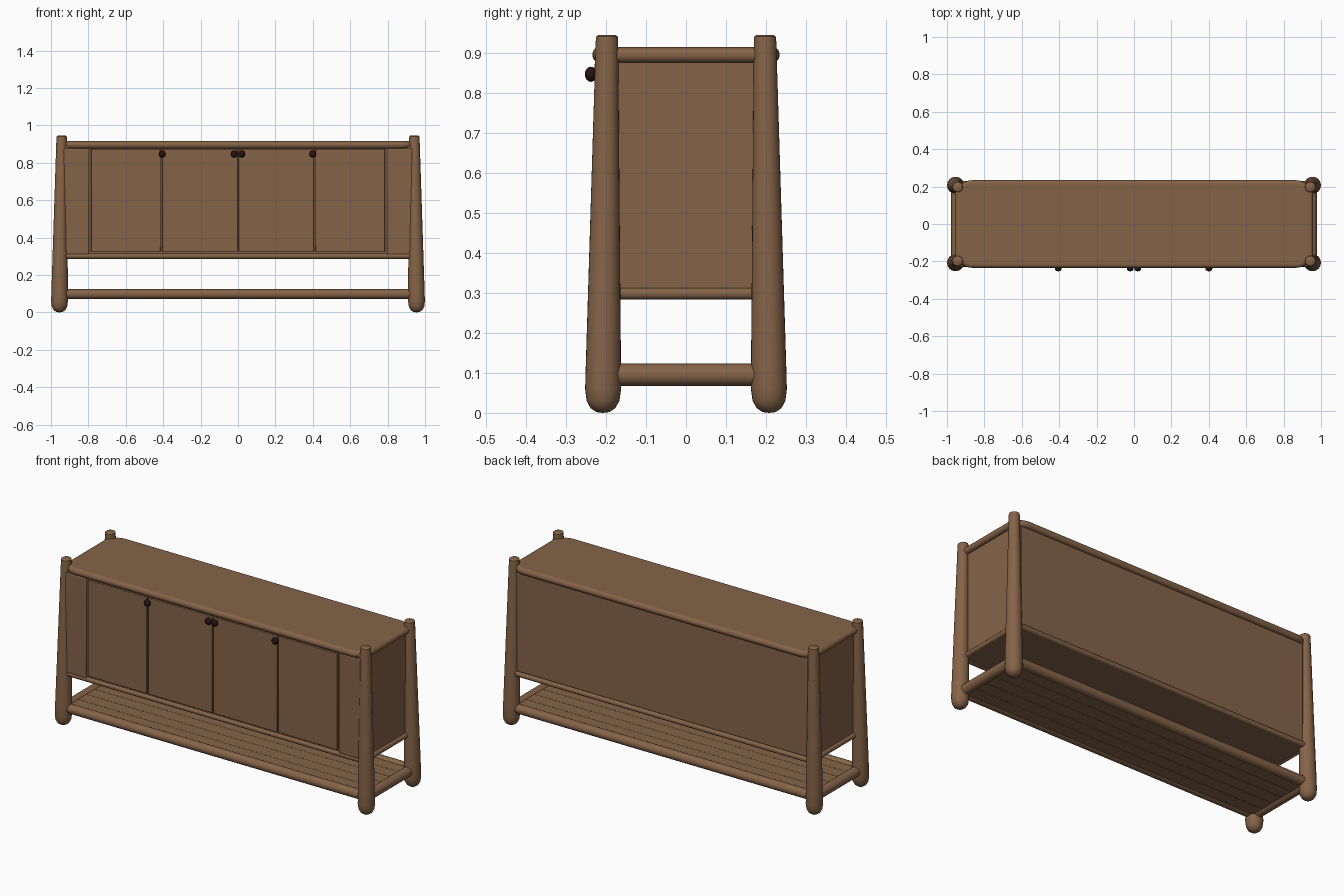
import bpy, bmesh, math
from mathutils import Vector

cube = bpy.data.objects.get("Cube")
if cube:
    bpy.data.objects.remove(cube, do_unlink=True)


def material(name, rgb):
    m = bpy.data.materials.new(name)
    m.use_nodes = True
    m.diffuse_color = (*rgb, 1)
    bsdf = m.node_tree.nodes["Principled BSDF"]
    bsdf.inputs["Base Color"].default_value = (*rgb, 1)
    bsdf.inputs["Roughness"].default_value = 0.8
    return m


WOOD = material("brown wood", (0.235, 0.127, 0.064))
DARK = material("dark knob", (0.02, 0.006, 0.005))


def finish(name, bm, mat, bevel=0, segments=3):
    mesh = bpy.data.meshes.new(name)
    bmesh.ops.recalc_face_normals(bm, faces=bm.faces)
    bm.to_mesh(mesh)
    bm.free()
    mesh.materials.append(mat)
    ob = bpy.data.objects.new(name, mesh)
    bpy.context.collection.objects.link(ob)
    if bevel:
        mod = ob.modifiers.new("soft edges", "BEVEL")
        mod.width, mod.segments = bevel, segments
        mod.limit_method = "ANGLE"
    bpy.ops.object.select_all(action="DESELECT")
    ob.select_set(True)
    bpy.context.view_layer.objects.active = ob
    bpy.ops.object.shade_smooth_by_angle(angle=math.radians(40))
    return ob


def box(name, x, y, z, mat=WOOD, bevel=0.004, segments=2):
    """Box from (low, high) ranges on each axis."""
    bm = bmesh.new()
    bmesh.ops.create_cube(bm, size=1)
    for v in bm.verts:
        v.co = [(a + b) / 2 + c * (b - a) for (a, b), c in zip((x, y, z), v.co)]
    return finish(name, bm, mat, bevel, segments)


def rod(name, start, end, radius):
    start, end = Vector(start), Vector(end)
    d = end - start
    bm = bmesh.new()
    bmesh.ops.create_cone(bm, cap_ends=True, segments=20, radius1=radius,
                          radius2=radius, depth=d.length)
    bm.transform(d.to_track_quat("Z", "Y").to_matrix().to_4x4())
    bmesh.ops.translate(bm, verts=bm.verts, vec=(start + end) / 2)
    return finish(name, bm, WOOD)


# Tapered, slightly leaning legs with rounded feet
PROFILE = [(0, 0), (0.016, 0.002), (0.031, 0.012), (0.041, 0.03), (0.045, 0.06),
           (0.044, 0.12), (0.028, 0.93), (0.027, 0.941), (0.022, 0.945), (0, 0.945)]


def leg(name, sx, sy):
    bm = bmesh.new()
    verts = [bm.verts.new((r, 0, z)) for r, z in PROFILE]
    edges = [bm.edges.new(p) for p in zip(verts, verts[1:])]
    bmesh.ops.spin(bm, geom=verts + edges, axis=(0, 0, 1), cent=(0, 0, 0),
                   angle=math.tau, steps=28)
    bmesh.ops.remove_doubles(bm, verts=bm.verts, dist=1e-5)
    for v in bm.verts:
        v.co.x += sx * (0.955 - 0.013 * v.co.z)
        v.co.y += sy * (0.208 - 0.011 * v.co.z)
    finish(name, bm, WOOD)


def rounded_slab(name, hx, hy, z0, z1, corner, bevel):
    """Slab with rounded plan corners and rolled edges."""
    bm = bmesh.new()
    ring = []
    for quarter, (sx, sy) in enumerate([(1, 1), (-1, 1), (-1, -1), (1, -1)]):
        for i in range(9):
            a = (quarter + i / 8) * math.pi / 2
            ring.append(bm.verts.new((sx * (hx - corner) + corner * math.cos(a),
                                      sy * (hy - corner) + corner * math.sin(a), z0)))
    base = bm.faces.new(ring)
    out = bmesh.ops.extrude_face_region(bm, geom=[base])
    for v in out["geom"]:
        if isinstance(v, bmesh.types.BMVert):
            v.co.z = z1
    finish(name, bm, WOOD, bevel, 4)


SIDES = (("right", -1), ("left", 1))
ENDS = (("front", -1), ("back", 1))

for side, sx in SIDES:
    for end, sy in ENDS:
        leg(f"{end}_{side}_leg", sx, sy)

# Cabinet body and top
box("cabinet_body", (-0.935, 0.935), (-0.218, 0.212), (0.288, 0.9))
rounded_slab("cabinet_top", 0.948, 0.234, 0.877, 0.915, 0.08, 0.017)

# Rails around cabinet and lower shelf
for side, sx in SIDES:
    x = sx * 0.938
    rod(f"{side}_top_rail", (x, -0.2, 0.895), (x, 0.2, 0.895), 0.019)
    rod(f"{side}_cabinet_rail", (x, -0.2, 0.298), (x, 0.2, 0.298), 0.014)
    x = sx * 0.95
    rod(f"{side}_shelf_rail", (x, -0.2, 0.095), (x, 0.2, 0.095), 0.028)
for end, sy in ENDS:
    y = sy * 0.214
    rod(f"{end}_cabinet_rail", (-0.94, y, 0.301), (0.94, y, 0.301), 0.015)
    y = sy * 0.205
    rod(f"{end}_shelf_rail", (-0.95, y, 0.098), (0.95, y, 0.098), 0.026)

# Shelf board made of planks
PLANKS = 5
width = 0.38 / PLANKS
for i in range(PLANKS):
    y = -0.19 + i * width
    box(f"shelf_plank_{i + 1}", (-0.94, 0.94), (y, y + width), (0.08, 0.112), bevel=0.002)

# Doors
DOOR_EDGES = [-0.79, -0.41, 0, 0.41, 0.79]
for i, (a, b) in enumerate(zip(DOOR_EDGES, DOOR_EDGES[1:])):
    box(f"door_{i + 1}", (a + 0.004, b - 0.004 if b else -0.001),
        (-0.229, -0.21), (0.325, 0.874), bevel=0.003)
for side, sx in SIDES:
    lo, hi = sorted((sx * 0.797, sx * 0.93))
    box(f"{side}_front_stile", (lo, hi), (-0.227, -0.21), (0.31, 0.876))

# Back panel
box("back_panel", (-0.915, 0.915), (0.205, 0.217), (0.315, 0.878))

# Knobs
for i, x in enumerate((-0.405, -0.02, 0.02, 0.4)):
    bm = bmesh.new()
    bmesh.ops.create_uvsphere(bm, u_segments=14, v_segments=8, radius=0.019)
    for v in bm.verts:
        v.co = (x + v.co.x, -0.238 + v.co.y * 0.8, 0.847 + v.co.z)
    finish(f"knob_{i + 1}", bm, DARK)
